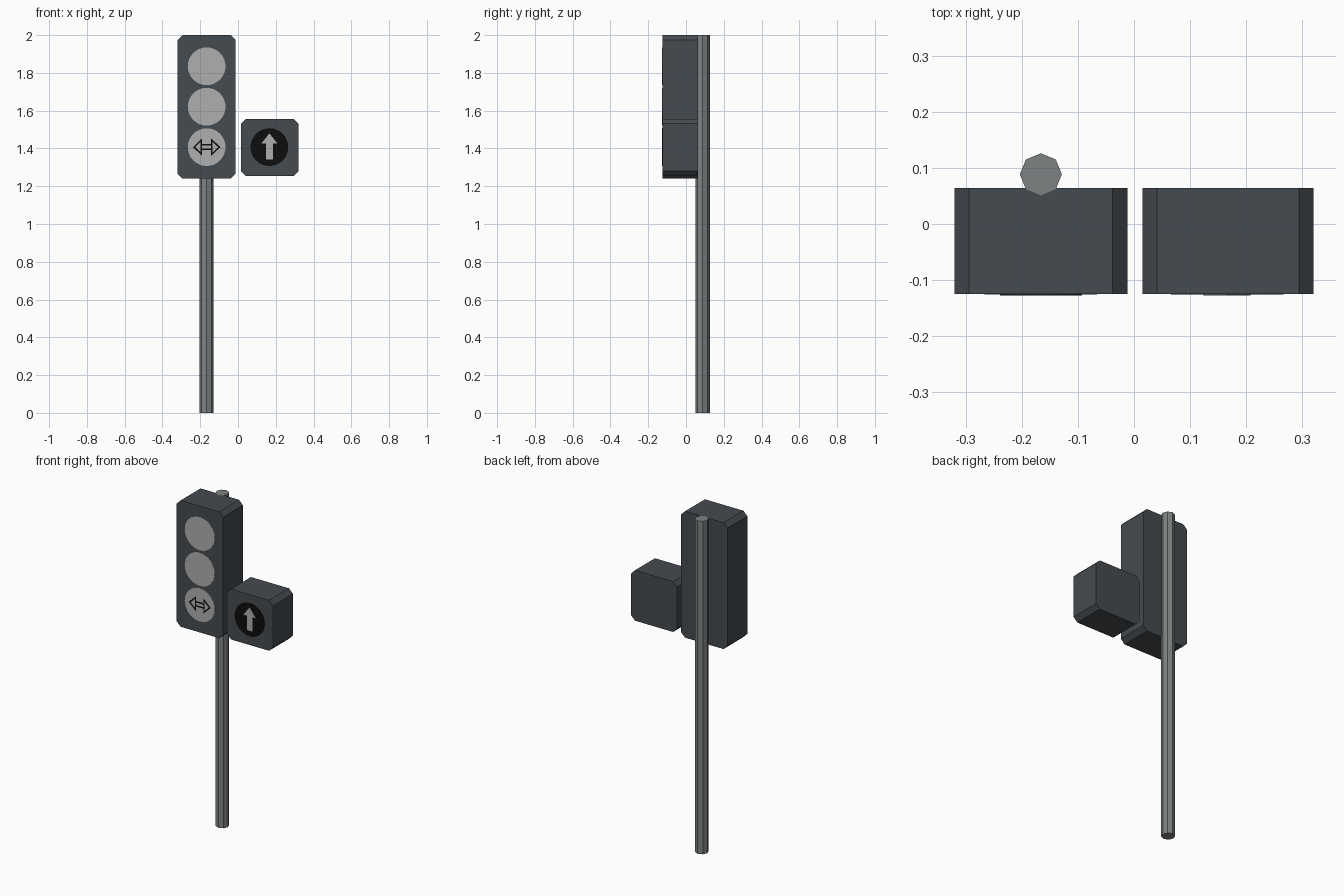
import bpy, bmesh
from math import cos, sin, pi

if "Cube" in bpy.data.objects:
    bpy.data.objects.remove(bpy.data.objects["Cube"])


def material(name, rgb):
    m = bpy.data.materials.new(name)
    m.diffuse_color = (*rgb, 1)
    m.use_nodes = True
    m.node_tree.nodes["Principled BSDF"].inputs["Base Color"].default_value = m.diffuse_color
    return m


HOUSING = material("housing_grey", (0.06, 0.07, 0.08))
STEEL = material("steel", (0.21, 0.225, 0.23))
LENS = material("lens_grey", (0.43, 0.43, 0.43))
BLACK = material("black", (0.004, 0.004, 0.004))


def prisms(name, polygons, plane, start, end, mat):
    """Extrude outlines along z (plane 'xy') or along y (plane 'xz')."""
    bm = bmesh.new()
    for poly in polygons:
        def ring(d):
            return [bm.verts.new((a, b, d) if plane == 'xy' else (a, d, b)) for a, b in poly]
        lo, hi = ring(start), ring(end)
        bm.faces.new(lo)
        bm.faces.new(hi)
        for i in range(len(poly)):
            j = (i + 1) % len(poly)
            bm.faces.new((lo[i], lo[j], hi[j], hi[i]))
    bmesh.ops.recalc_face_normals(bm, faces=bm.faces)
    mesh = bpy.data.meshes.new(name)
    bm.to_mesh(mesh)
    bm.free()
    mesh.materials.append(mat)
    obj = bpy.data.objects.new(name, mesh)
    bpy.context.collection.objects.link(obj)
    return obj


def circle(cx, cy, r, n):
    return [(cx + r * cos(2 * pi * i / n), cy + r * sin(2 * pi * i / n)) for i in range(n)]


def chamfered(x0, x1, z0, z1, c):
    return [(x0 + c, z0), (x1 - c, z0), (x1, z0 + c), (x1, z1 - c),
            (x1 - c, z1), (x0 + c, z1), (x0, z1 - c), (x0, z0 + c)]


FRONT, BACK = -0.125, 0.064
X, LOW = 0.166, 1.407          # lamp column offset, height of lowest lamps

# Octagonal pole behind the main housing
prisms("pole", [circle(-X, 0.0885, 0.0375, 8)], 'xy', 0, 2, STEEL)

# Signal housings with chamfered corners
prisms("main_housing", [chamfered(-0.32, -0.012, 1.241, 2.0, 0.026)], 'xz', FRONT, BACK, HOUSING)
prisms("side_housing", [chamfered(0.015, 0.32, 1.254, 1.557, 0.026)], 'xz', FRONT, BACK, HOUSING)

# Lenses
for i in range(3):
    prisms(f"lens_{i + 1}", [circle(-X, LOW + i * 0.214, 0.1, 32)], 'xz', FRONT - 0.001, FRONT + 0.002, LENS)
prisms("side_lens", [circle(X, LOW, 0.1, 32)], 'xz', FRONT - 0.001, FRONT + 0.002, BLACK)

# Up arrow on the side lens
arrow = [(-0.018, -0.066), (0.018, -0.066), (0.018, 0.02), (0.042, 0.02),
         (0, 0.073), (-0.042, 0.02), (-0.018, 0.02)]
prisms("up_arrow", [[(X + a, LOW + b) for a, b in arrow]], 'xz', FRONT - 0.002, FRONT, LENS)

# Outlined two-way arrow on the lowest lens: two hollow heads joined by two bars
outer = [(0.073, 0), (0.024, 0.046), (0.024, -0.046)]
inner = [(0.061, 0), (0.032, 0.028), (0.032, -0.028)]
strokes = []
for s in (1, -1):
    for i in range(3):
        j = (i + 1) % 3
        quad = (outer[i], outer[j], inner[j], inner[i])
        strokes.append([(-X + s * a, LOW + b) for a, b in quad])
    zc = LOW + s * 0.012
    strokes.append([(-X - 0.026, zc - 0.004), (-X + 0.026, zc - 0.004),
                    (-X + 0.026, zc + 0.004), (-X - 0.026, zc + 0.004)])
prisms("two_way_arrow", strokes, 'xz', FRONT - 0.002, FRONT, BLACK)
